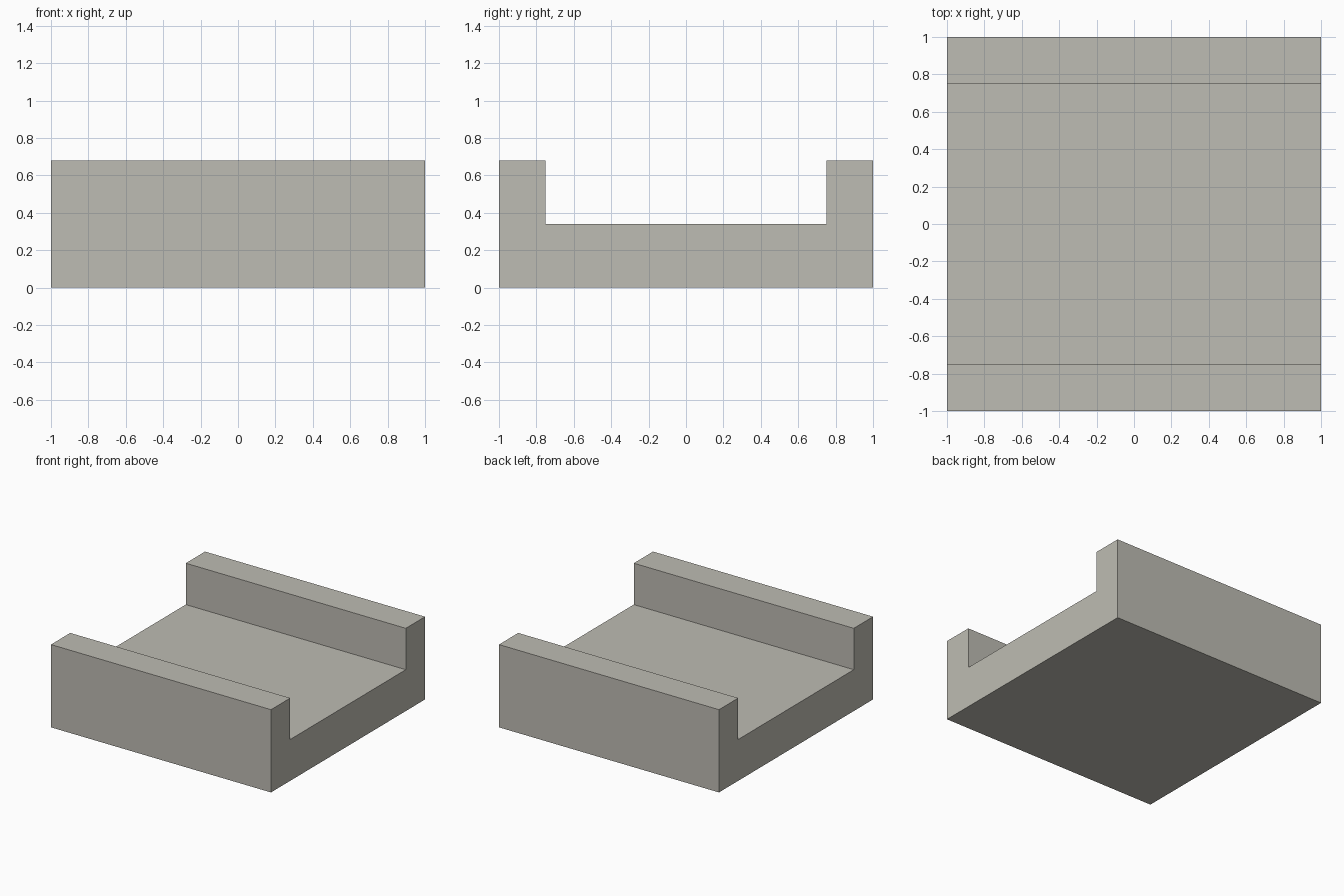
import bpy
import bmesh

cube = bpy.data.objects.get("Cube")
if cube:
    bpy.data.objects.remove(cube, do_unlink=True)

HALF, WALL_IN, FLOOR, TOP = 1.0, 0.75, 0.34, 0.68

# Warm grey stone colour
mat = bpy.data.materials.new("warm_grey")
mat.use_nodes = True
colour = (0.515, 0.503, 0.451, 1)
mat.diffuse_color = colour
mat.node_tree.nodes["Principled BSDF"].inputs["Base Color"].default_value = colour

# U-shaped channel: half profile in y and z, mirrored, then extruded along x
half = [(HALF, 0), (HALF, TOP), (WALL_IN, TOP), (WALL_IN, FLOOR)]
profile = half + [(-y, z) for y, z in reversed(half)]

bm = bmesh.new()
face = bm.faces.new([bm.verts.new((-HALF, y, z)) for y, z in profile])
result = bmesh.ops.extrude_face_region(bm, geom=[face])
end_verts = [g for g in result["geom"] if isinstance(g, bmesh.types.BMVert)]
bmesh.ops.translate(bm, verts=end_verts, vec=(2 * HALF, 0, 0))
bmesh.ops.recalc_face_normals(bm, faces=bm.faces)

mesh = bpy.data.meshes.new("channel_block")
bm.to_mesh(mesh)
bm.free()
mesh.materials.append(mat)
block = bpy.data.objects.new("channel_block", mesh)
bpy.context.collection.objects.link(block)
